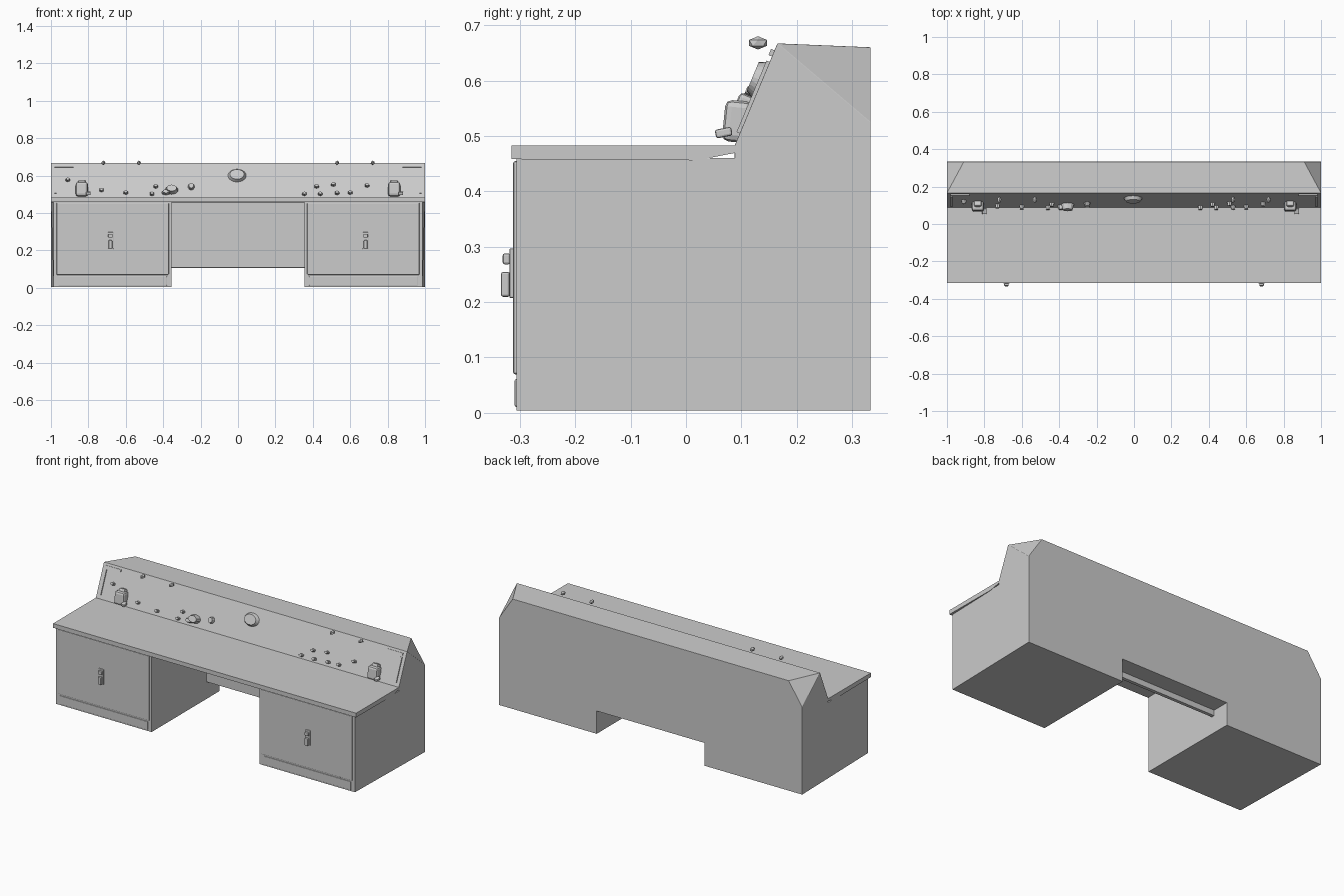
import bpy, bmesh, math
from mathutils import Vector, Matrix

cube = bpy.data.objects.get("Cube")
if cube:
    bpy.data.objects.remove(cube, do_unlink=True)

grey = bpy.data.materials.new("plain grey")
grey.use_nodes = True
GREY = (0.6, 0.6, 0.6, 1)
grey.diffuse_color = GREY
grey.node_tree.nodes["Principled BSDF"].inputs["Base Color"].default_value = GREY


def finish(name, bm):
    bmesh.ops.recalc_face_normals(bm, faces=bm.faces)
    mesh = bpy.data.meshes.new(name)
    bm.to_mesh(mesh)
    bm.free()
    mesh.materials.append(grey)
    ob = bpy.data.objects.new(name, mesh)
    bpy.context.collection.objects.link(ob)
    return ob


def extrude_profile(points, half):
    """Extrude a y,z outline from -half to +half in x."""
    bm = bmesh.new()
    face = bm.faces.new([bm.verts.new((-half, y, z)) for y, z in points])
    new = bmesh.ops.extrude_face_region(bm, geom=[face])["geom"]
    bmesh.ops.translate(bm, vec=(2 * half, 0, 0),
                        verts=[v for v in new if isinstance(v, bmesh.types.BMVert)])
    return bm


def bevel(ob, width, segments=2):
    mod = ob.modifiers.new("soft_edges", "BEVEL")
    mod.width, mod.segments = width, segments
    mod.limit_method = "ANGLE"
    mod.angle_limit = math.radians(40)


def box(name, centre, size, turn=0, soft=0.0):
    bm = bmesh.new()
    bmesh.ops.create_cube(bm, size=1, matrix=Matrix.Translation(centre)
                          @ Matrix.Rotation(turn, 4, "X") @ Matrix.Diagonal((*size, 1)))
    ob = finish(name, bm)
    if soft:
        bevel(ob, soft)
    return ob


# Desk body with raised console
bm = extrude_profile([(-0.306, 0.004), (-0.306, 0.46), (0.088, 0.46), (0.088, 0.483),
                      (0.165, 0.667), (0.333, 0.66), (0.333, 0.004)], 1)
for v in bm.verts:
    if v.co.y < 0:
        v.co.x *= 0.986
# Cut off the rear upper corners
for s in (-1, 1):
    a, b, c = Vector((s, 0.166, 0.667)), Vector((s * 0.91, 0.333, 0.66)), Vector((s, 0.333, 0.525))
    n = (b - a).cross(c - a)
    if n.x * s < 0:
        n.negate()
    bmesh.ops.bisect_plane(bm, geom=bm.verts[:] + bm.edges[:] + bm.faces[:],
                           plane_co=a, plane_no=n, clear_outer=True)
    bmesh.ops.holes_fill(bm, edges=[e for e in bm.edges if e.is_boundary])
body = finish("desk_body", bm)

# Kneehole, leaving a rear panel with a lower lip
cutter = finish("kneehole_cutter", extrude_profile(
    [(-0.5, -0.1), (-0.5, 0.455), (0.21, 0.455), (0.21, 0.107),
     (0.23, 0.107), (0.23, 0.14), (0.5, 0.14), (0.5, -0.1)], 0.356))
cutter.hide_render = True
mod = body.modifiers.new("kneehole", "BOOLEAN")
mod.operation, mod.object, mod.solver = "DIFFERENCE", cutter, "EXACT"
bpy.context.view_layer.objects.active = body
bpy.ops.object.modifier_apply(modifier=mod.name)
bpy.data.objects.remove(cutter, do_unlink=True)
bevel(body, 0.005)

# Worktop
finish("worktop", extrude_profile([(-0.315, 0.458), (-0.315, 0.483), (0.092, 0.483),
                                   (0.092, 0.47), (0.02, 0.456)], 1))

# Cupboard doors, kick strips and handles
for s, side in ((-1, "right"), (1, "left")):
    box(side + "_door", (s * 0.67, -0.306, 0.262), (0.6, 0.012, 0.385), soft=0.004)
    box(side + "_kick_strip", (s * 0.67, -0.306, 0.036), (0.58, 0.007, 0.05), soft=0.003)
    box(side + "_handle_plate", (s * 0.682, -0.314, 0.252), (0.032, 0.01, 0.09), soft=0.003)
    box(side + "_handle_grip", (s * 0.682, -0.326, 0.232), (0.02, 0.016, 0.045), soft=0.004)
    box(side + "_handle_catch", (s * 0.682, -0.324, 0.278), (0.024, 0.014, 0.02), soft=0.004)

# Console slope frame: origin at its foot, third axis pointing out
LEAN = math.atan2(0.077, 0.184)


def on_slope(x, z):
    y = 0.088 + (z - 0.483) * 0.077 / 0.184
    return Matrix.Translation((x, y, z)) @ Matrix.Rotation(math.pi / 2 - LEAN, 4, "X")


def knob(name, x, z, rx, rz, height, sides=8):
    bm = bmesh.new()
    bmesh.ops.create_cone(bm, cap_ends=True, segments=sides, radius1=1, radius2=0.75, depth=1,
                          matrix=on_slope(x, z) @ Matrix.Translation((0, 0, height * 0.4))
                          @ Matrix.Diagonal((rx, rz, height, 1)))
    return finish(name, bm)


# Central dial and lamps
knob("central_dial", -0.005, 0.6, 0.05, 0.038, 0.02, 24)
knob("oval_control", -0.355, 0.522, 0.036, 0.025, 0.035, 10)
knob("oval_control_tail", -0.385, 0.508, 0.025, 0.014, 0.025, 8)
knob("round_control", -0.25, 0.54, 0.018, 0.02, 0.022, 10)

# Small buttons
for i, (x, z) in enumerate([(-0.91, 0.575), (-0.73, 0.52), (-0.6, 0.507), (-0.46, 0.5),
                            (-0.44, 0.54), (0.355, 0.5), (0.42, 0.54), (0.44, 0.5),
                            (0.51, 0.55), (0.53, 0.505), (0.6, 0.507), (0.69, 0.545)]):
    knob(f"button_{i + 1}", x, z, 0.014, 0.01, 0.022, 6)

# Lever units at both ends
for s, side in ((-1, "right"), (1, "left")):
    x = s * 0.835
    box(side + "_lever_housing", (x, 0.093, 0.526), (0.065, 0.05, 0.075), -0.1, 0.012)
    box(side + "_lever_head", (x, 0.112, 0.56), (0.04, 0.04, 0.025), -LEAN, 0.008)
    box(side + "_lever_tip", (x + 0.035, 0.068, 0.506), (0.025, 0.03, 0.016), 0.2, 0.004)

# Small lamps along the upper edge
for i, x in enumerate((-0.72, -0.53, 0.53, 0.72)):
    bm = bmesh.new()
    bmesh.ops.create_icosphere(bm, subdivisions=1, radius=1,
                               matrix=Matrix.Translation((x, 0.13, 0.668))
                               @ Matrix.Diagonal((0.012, 0.019, 0.012, 1)))
    finish(f"edge_lamp_{i + 1}", bm)

# Thin trim along the top of the slope and raised end strips
for s, side in ((-1, "right"), (1, "left")):
    box(side + "_console_trim", (s * 0.93, 0.155, 0.65), (0.1, 0.008, 0.012), -LEAN)
    box(side + "_end_strip", (s * 0.975, 0.122, 0.57), (0.01, 0.008, 0.14), -LEAN)
